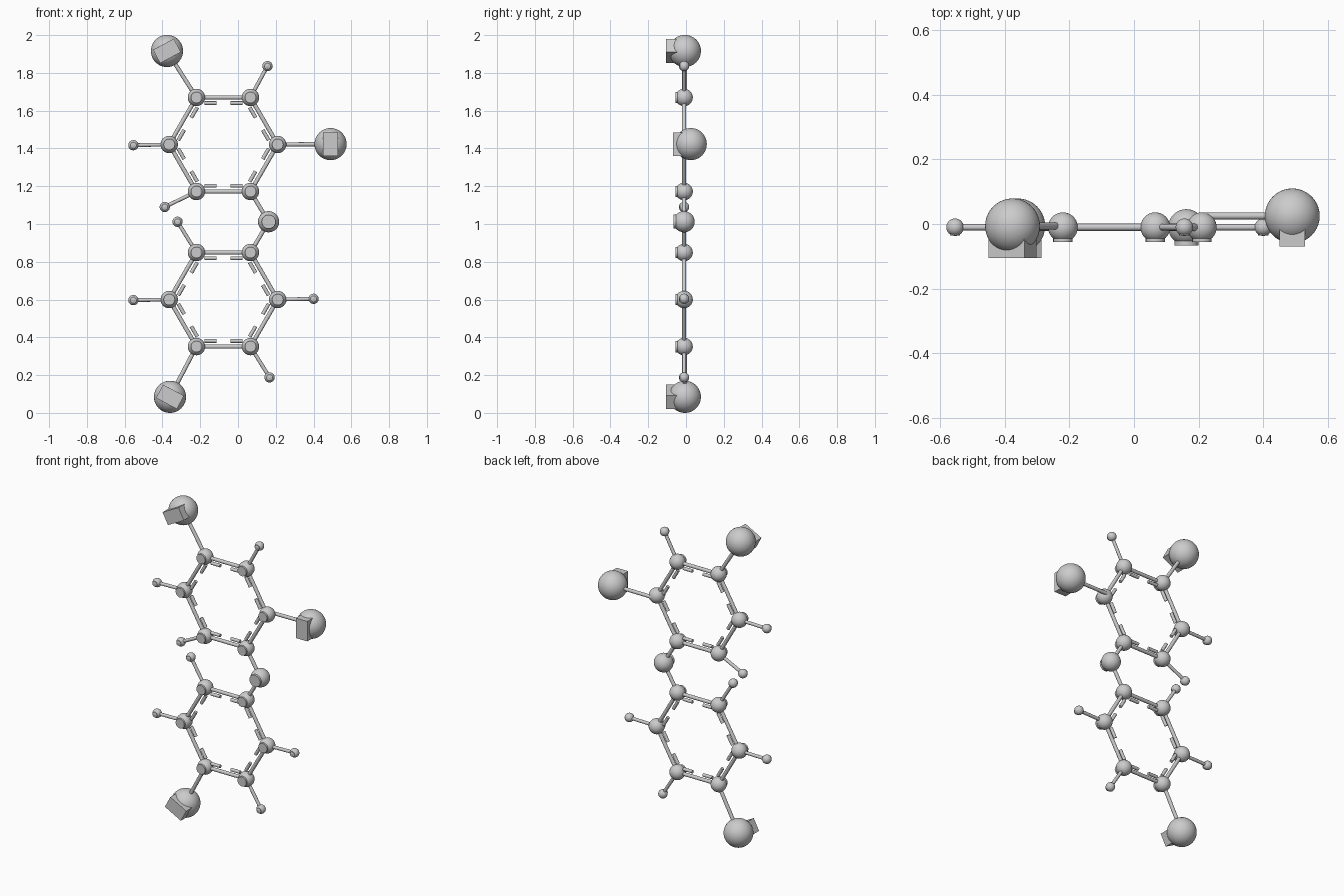
import bpy
from mathutils import Vector, Matrix
from math import radians

if "Cube" in bpy.data.objects:
    bpy.data.objects.remove(bpy.data.objects["Cube"])

Y = -0.01  # molecule plane


def link(name):
    o = bpy.context.object
    o.name = name
    bpy.ops.object.shade_smooth_by_angle(angle=radians(40))
    return o


def ball(name, p, r):
    bpy.ops.mesh.primitive_uv_sphere_add(segments=40, ring_count=24, radius=r, location=p)
    return link(name)


def rod(name, a, b, r):
    a, b = Vector(a), Vector(b)
    d = b - a
    bpy.ops.mesh.primitive_cylinder_add(vertices=20, radius=r, depth=d.length, location=(a + b) / 2)
    bpy.context.object.rotation_euler = d.to_track_quat('Z', 'Y').to_euler()
    return link(name)


def stud(name, p, r, front):
    # blank round pad on the front of a ball
    return rod(name, p, (p[0], front, p[2]), r)


def pad(name, p, tilt, front):
    # blank rectangular pad on the front of a large ball
    bpy.ops.mesh.primitive_cube_add(size=1, location=(p[0], (p[1] + front) / 2, p[2]))
    o = bpy.context.object
    o.scale = (0.125, p[1] - front, 0.08)
    o.rotation_euler = (0, -radians(tilt), 0)
    return link(name)


def ring(tag, zc):
    # six-sided ring: balls, outer rods and inner dashed rods
    c = Vector((-0.077, Y, zc))
    pts = [c + Vector((dx, 0, dz)) for dx, dz in
           [(-0.143, 0.249), (0.143, 0.249), (0.287, 0), (0.143, -0.249), (-0.143, -0.249), (-0.287, 0)]]
    for i, p in enumerate(pts):
        q = pts[(i + 1) % 6]
        ball(f"{tag}_ring_ball_{i}", p, 0.046)
        stud(f"{tag}_ring_stud_{i}", p, 0.03, -0.056)
        rod(f"{tag}_ring_rod_{i}", p, q, 0.011)
        off = (c - (p + q) / 2).normalized() * 0.03
        for k, (t0, t1) in enumerate([(0.15, 0.37), (0.63, 0.85)]):
            rod(f"{tag}_ring_dash_{i}_{k}", p.lerp(q, t0) + off, p.lerp(q, t1) + off, 0.01)
    return pts


upper = ring("upper", 1.421)
lower = ring("lower", 0.600)

# bridge ball joining the rings
bridge = Vector((0.162, Y, 1.012))
ball("bridge_ball", bridge, 0.056)
stud("bridge_stud", bridge, 0.037, -0.066)
rod("bridge_rod_upper", bridge, upper[3], 0.011)
rod("bridge_rod_lower", bridge, lower[1], 0.011)

# small end balls
small = [(upper[1], 0.156, 1.836), (upper[5], -0.554, 1.417), (upper[4], -0.388, 1.09),
         (lower[0], -0.32, 1.012), (lower[5], -0.554, 0.597), (lower[2], 0.40, 0.604),
         (lower[3], 0.167, 0.188)]
for i, (c, x, z) in enumerate(small):
    p = Vector((x, Y, z))
    ball(f"small_ball_{i}", p, 0.027)
    stud(f"small_stud_{i}", p, 0.016, -0.035)
    rod(f"small_rod_{i}", c, p, 0.01)

# large end balls
large = [(upper[0], -0.376, -0.006, 1.916, 28, -0.105), (upper[2], 0.490, 0.025, 1.423, 90, -0.07),
         (lower[4], -0.36, -0.006, 0.085, -28, -0.105)]
for i, (c, x, y, z, tilt, front) in enumerate(large):
    p = Vector((x, y, z))
    ball(f"large_ball_{i}", p, 0.085)
    pad(f"large_pad_{i}", p, tilt, front)
    rod(f"large_rod_{i}", (c.x, y, c.z), p, 0.011)
